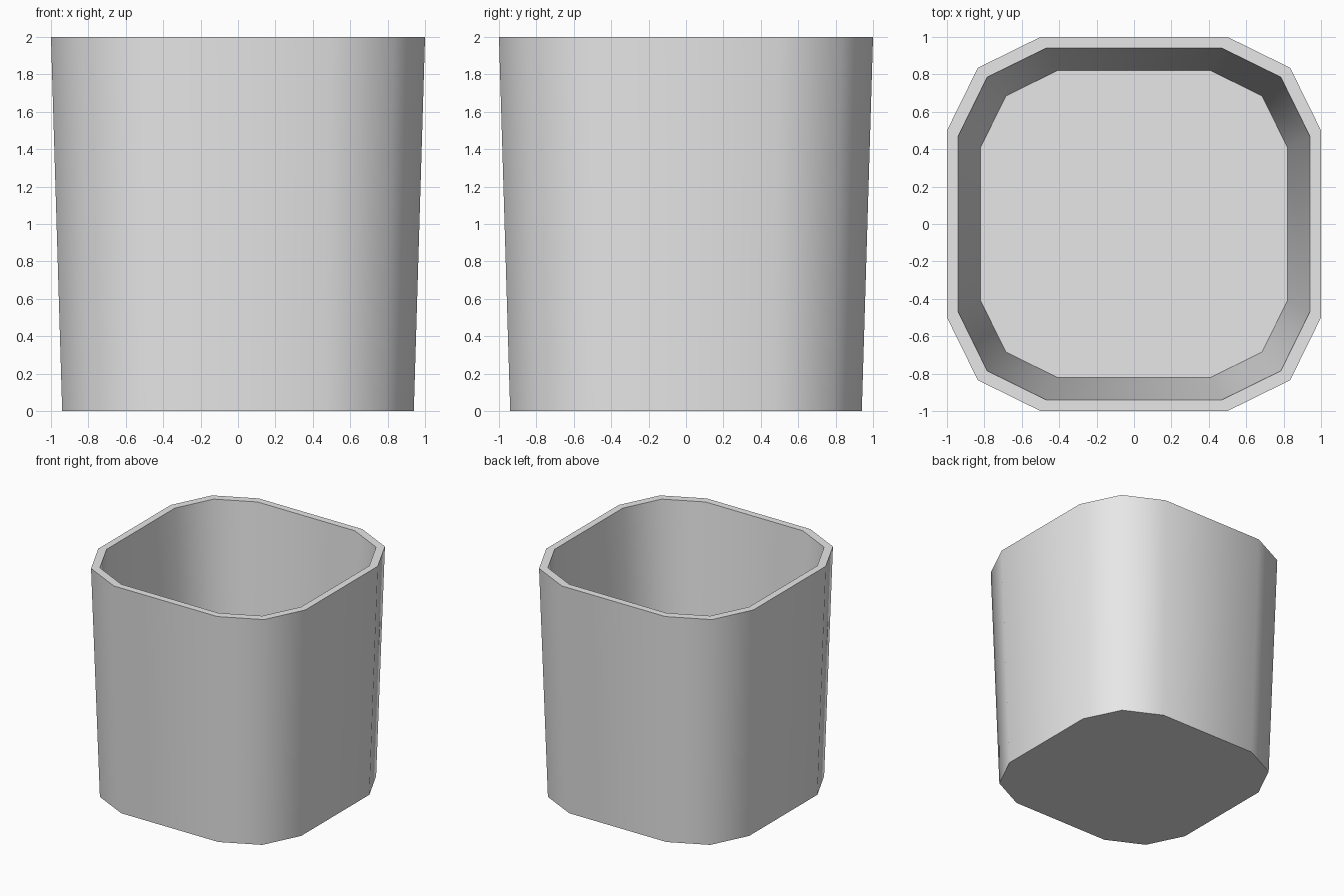
import bpy
import bmesh
import math

cube = bpy.data.objects.get("Cube")
if cube:
    bpy.data.objects.remove(cube, do_unlink=True)

# Plain grey material
grey = bpy.data.materials.new("light_grey")
grey.use_nodes = True
grey.diffuse_color = (0.8, 0.8, 0.8, 1)
grey.node_tree.nodes["Principled BSDF"].inputs["Base Color"].default_value = (0.8, 0.8, 0.8, 1)

# One corner of the rounded-square outline, turned four times
CORNER = [(1.0, 0.5), (0.835, 0.835), (0.5, 1.0)]


def ring(bm, scale, z):
    verts = []
    for turn in range(4):
        for x, y in CORNER:
            for _ in range(turn):
                x, y = -y, x
            verts.append(bm.verts.new((x * scale, y * scale, z)))
    return verts


def bridge(bm, a, b):
    for i in range(len(a)):
        j = (i + 1) % len(a)
        bm.faces.new((a[i], a[j], b[j], b[i]))


# Tapered open cup: base, outer wall, rim, inner wall, floor
bm = bmesh.new()
rings = [ring(bm, s, z) for s, z in
         [(0.94, 0), (1.0, 2), (0.94, 2), (0.82, 0.12)]]
for lower, upper in zip(rings, rings[1:]):
    bridge(bm, lower, upper)
bm.faces.new(rings[0][::-1])
bm.faces.new(rings[-1])
bmesh.ops.recalc_face_normals(bm, faces=bm.faces)

mesh = bpy.data.meshes.new("cup")
bm.to_mesh(mesh)
bm.free()
mesh.materials.append(grey)
cup = bpy.data.objects.new("cup", mesh)
bpy.context.collection.objects.link(cup)

# Smooth walls with crisp rim and base edges
bpy.ops.object.select_all(action='DESELECT')
cup.select_set(True)
bpy.context.view_layer.objects.active = cup
bpy.ops.object.shade_smooth_by_angle(angle=math.radians(50))
